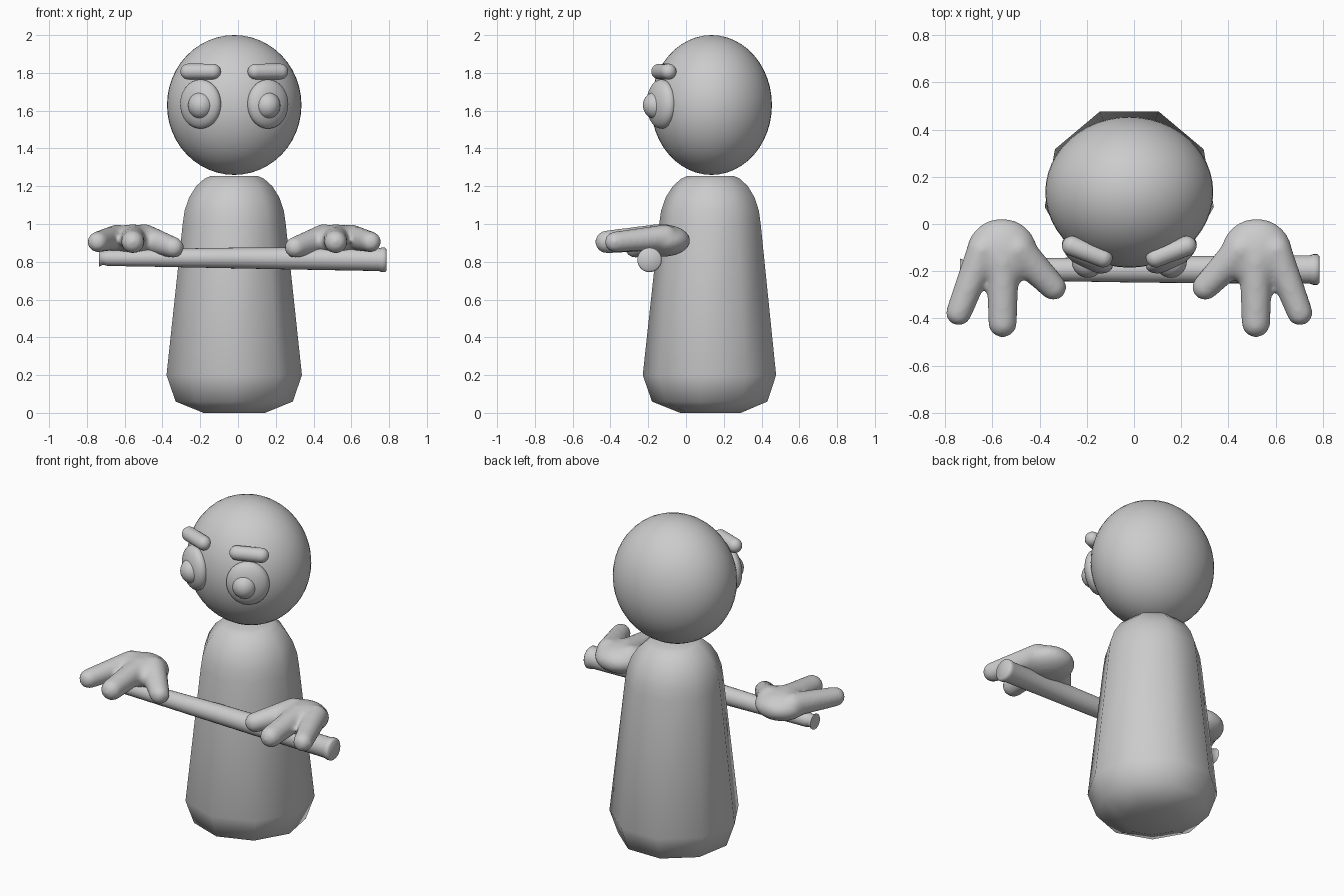
import bpy, bmesh, math
from mathutils import Vector, Matrix

cube = bpy.data.objects.get("Cube")
if cube:
    bpy.data.objects.remove(cube, do_unlink=True)

MID = -0.02  # x of the figure's own mirror plane

grey = bpy.data.materials.new("plain_grey")
grey.use_nodes = True
grey.diffuse_color = (0.6, 0.6, 0.6, 1)
grey.node_tree.nodes["Principled BSDF"].inputs["Base Color"].default_value = (0.6, 0.6, 0.6, 1)


def finish(bm, name, angle=180):
    """Turn a bmesh into a smooth-shaded grey object."""
    bmesh.ops.recalc_face_normals(bm, faces=bm.faces[:])
    mesh = bpy.data.meshes.new(name)
    bm.to_mesh(mesh)
    bm.free()
    mesh.materials.append(grey)
    obj = bpy.data.objects.new(name, mesh)
    bpy.context.collection.objects.link(obj)
    bpy.ops.object.select_all(action="DESELECT")
    obj.select_set(True)
    bpy.context.view_layer.objects.active = obj
    if angle < 180:
        bpy.ops.object.shade_smooth_by_angle(angle=math.radians(angle))
    else:
        bpy.ops.object.shade_smooth()
    return obj


def ellipsoid(bm, centre, radii, yaw=0.0):
    matrix = (Matrix.Translation(centre) @ Matrix.Rotation(yaw, 4, "Z")
              @ Matrix.Diagonal((*radii, 1)))
    bmesh.ops.create_uvsphere(bm, u_segments=48, v_segments=24, radius=1, matrix=matrix)


def loft(bm, rings):
    """Bridge equal rings of points and cap both ends."""
    loops = [[bm.verts.new(p) for p in ring] for ring in rings]
    for low, high in zip(loops, loops[1:]):
        for i in range(len(low)):
            j = (i + 1) % len(low)
            bm.faces.new((low[i], low[j], high[j], high[i]))
    bm.faces.new(loops[0])
    bm.faces.new(loops[-1])


turns = [math.tau * i / 24 for i in range(24)]


def capsule(bm, a, ra, b, rb):
    """Tapered bar with a rounded end at each point."""
    aim = (b - a).to_track_quat("Z", "Y")
    rings = []
    for centre, radius, start in ((a, ra, -84), (b, rb, 0)):
        for step in range(8):
            tilt = math.radians(start + 12 * step)
            wide, along = radius * math.cos(tilt), radius * math.sin(tilt)
            rings.append([centre + aim @ Vector((wide * math.cos(t), wide * math.sin(t), along))
                          for t in turns])
    loft(bm, rings)


# Body: nine-sided tapered column with a corner at the front
bm = bmesh.new()
profile = [(0.165, 0), (0.315, 0.06), (0.364, 0.2), (0.277, 1.0), (0.267, 1.07),
           (0.243, 1.14), (0.205, 1.2), (0.16, 1.24), (0.125, 1.255)]
angles = [math.radians(40 * i - 90) for i in range(9)]
loft(bm, [[(MID + r * math.cos(a), 0.135 + r * math.sin(a), z) for a in angles]
          for r, z in profile])
finish(bm, "body", 60)

# Head
bm = bmesh.new()
ellipsoid(bm, (MID, 0.135, 1.63), (0.356, 0.32, 0.37))
finish(bm, "head")

# Bar: round, thicker toward the left, with a rim at the thin end
bm = bmesh.new()
stations = [(-0.737, 0.046, 0.82), (-0.73, 0.044, 0.82), (-0.715, 0.036, 0.82),
            (-0.69, 0.042, 0.82), (-0.4, 0.048, 0.821), (0, 0.055, 0.82),
            (0.3, 0.058, 0.817), (0.745, 0.06, 0.811), (0.76, 0.065, 0.81),
            (0.778, 0.065, 0.81), (0.787, 0.056, 0.81)]
loft(bm, [[(x, -0.193 + r * math.cos(t), z + r * math.sin(t)) for t in turns]
          for x, r, z in stations])
finish(bm, "bar", 50)

for side, label in ((-1, "right"), (1, "left")):
    def at(x, y, z):
        return Vector((MID + side * x, y, z))

    # Eye: flattened ball turned outward, with a bulging pupil
    bm = bmesh.new()
    ellipsoid(bm, at(0.178, -0.13, 1.635), (0.12, 0.06, 0.13), side * math.radians(30))
    finish(bm, label + "_eye")
    bm = bmesh.new()
    ellipsoid(bm, at(0.176, -0.158, 1.628), (0.068, 0.07, 0.072))
    finish(bm, label + "_pupil")

    # Brow
    bm = bmesh.new()
    capsule(bm, at(0.243, -0.093, 1.807), 0.042, at(0.112, -0.143, 1.807), 0.041)
    finish(bm, label + "_brow")

    # Hand: palm and three fingers fused into one soft skin
    bm = bmesh.new()
    ellipsoid(bm, at(0.54, -0.122, 0.912), (0.15, 0.145, 0.085))
    capsule(bm, at(0.62, -0.11, 0.93), 0.068, at(0.723, -0.376, 0.905), 0.055)
    capsule(bm, at(0.537, -0.15, 0.93), 0.07, at(0.537, -0.42, 0.905), 0.061)
    capsule(bm, at(0.475, -0.11, 0.925), 0.075, at(0.322, -0.268, 0.876), 0.056)
    hand = finish(bm, label + "_hand")
    remesh = hand.modifiers.new("fuse", "REMESH")
    remesh.mode = "VOXEL"
    remesh.voxel_size = 0.012
    remesh.use_smooth_shade = True
    soften = hand.modifiers.new("soften", "SMOOTH")
    soften.factor = 0.5
    soften.iterations = 10
